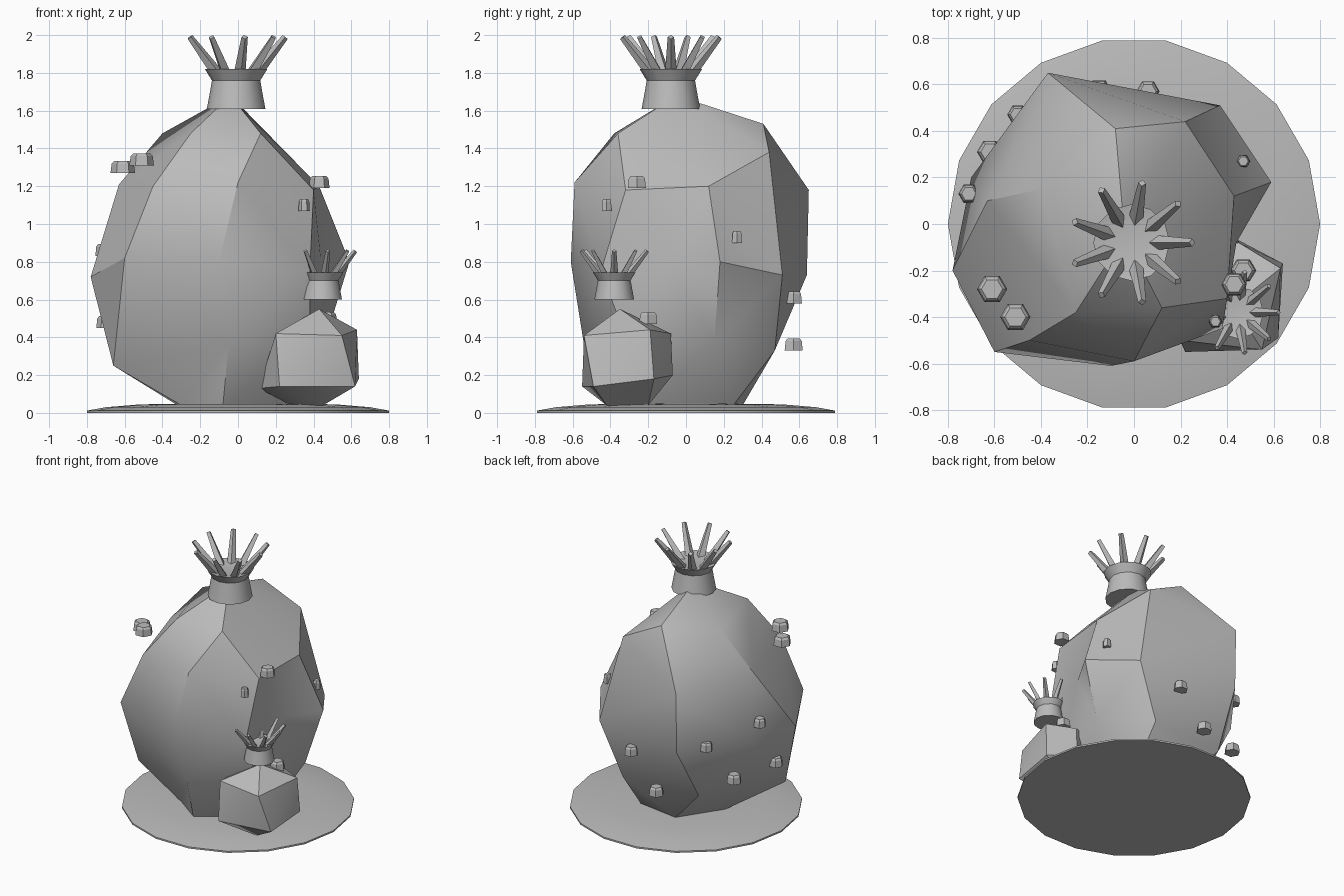
import bpy, bmesh, math
from mathutils import Vector

cube = bpy.data.objects.get("Cube")
if cube:
    bpy.data.objects.remove(cube)

grey = bpy.data.materials.new("stone_grey")
grey.use_nodes = True
colour = (0.5, 0.5, 0.5, 1)
grey.diffuse_color = colour
grey.node_tree.nodes["Principled BSDF"].inputs["Base Color"].default_value = colour


def finish(bm, name, smooth_angle=None):
    """Turn a bmesh into a named object with consistent normals."""
    bmesh.ops.recalc_face_normals(bm, faces=bm.faces)
    mesh = bpy.data.meshes.new(name)
    bm.to_mesh(mesh)
    bm.free()
    mesh.materials.append(grey)
    obj = bpy.data.objects.new(name, mesh)
    bpy.context.collection.objects.link(obj)
    if smooth_angle:
        bpy.ops.object.select_all(action='DESELECT')
        obj.select_set(True)
        bpy.context.view_layer.objects.active = obj
        bpy.ops.object.shade_smooth_by_angle(angle=math.radians(smooth_angle))
    return obj


def boulder(name, centre, points, smooth_angle):
    """Star-shaped lump: join points as seen from the centre, dents allowed."""
    bm = bmesh.new()
    centre = Vector(centre)
    target = {}
    for p in points:
        p = Vector(p)
        target[bm.verts.new((p - centre).normalized())] = p
    bmesh.ops.convex_hull(bm, input=bm.verts)
    for vert, p in target.items():
        vert.co = p
    return finish(bm, name, smooth_angle)


def lathe(name, centre, profile, sides, smooth_angle):
    """Spin (radius, height) pairs about a vertical axis and cap both ends."""
    bm = bmesh.new()
    rings = []
    for radius, z in profile:
        ring = []
        for i in range(sides):
            a = math.tau * i / sides
            ring.append(bm.verts.new((centre[0] + radius * math.cos(a),
                                      centre[1] + radius * math.sin(a), z)))
        rings.append(ring)
    for low, high in zip(rings, rings[1:]):
        for i in range(sides):
            j = (i + 1) % sides
            bm.faces.new((low[i], low[j], high[j], high[i]))
    bm.faces.new(rings[0])
    bm.faces.new(rings[-1])
    return finish(bm, name, smooth_angle)


def spike(name, base, tip, wide, thin):
    """Four-sided tapered spike between two points."""
    bm = bmesh.new()
    base, tip = Vector(base), Vector(tip)
    bmesh.ops.create_cone(bm, cap_ends=True, segments=4, radius1=wide,
                          radius2=thin, depth=(tip - base).length)
    axis = tip - base
    side = Vector((-axis.y, axis.x, 0)).normalized()
    up = axis.normalized()
    for v in bm.verts:
        x, y, z = v.co
        v.co = (base + tip) / 2 + side * x + up.cross(side) * y + up * z
    return finish(bm, name)


def crown(name, x, y, z, size):
    """Flared neck with a fan of spikes, z being its foot."""
    profile = [(0.155, 0), (0.14, 0.08), (0.128, 0.15), (0.165, 0.21), (0.12, 0.2)]
    lathe(name + "_neck", (x, y), [(r * size, z + h * size) for r, h in profile], 12, 35)
    count = 9
    for i in range(count):
        a = math.tau * i / count
        c, s = math.cos(a) * size, math.sin(a) * size
        spike(f"{name}_spike_{i + 1}",
              (x + 0.1 * c, y + 0.1 * s, z + 0.18 * size),
              (x + 0.26 * c, y + 0.26 * s, z + 0.38 * size),
              0.032 * size, 0.017 * size)


# Ground mound
lathe("ground_disc", (0, 0),
      [(0.8, 0), (0.8, 0.012), (0.7, 0.03), (0.52, 0.045), (0.2, 0.05)], 18, 40)

# Main body, listed from crown to foot
body_points = [
    (-0.04, -0.05, 1.68),
    (-0.08, 0.41, 1.53), (0.22, 0.44, 1.38), (-0.4, 0.15, 1.48),
    (-0.25, -0.38, 1.48), (0.12, -0.36, 1.48),
    (-0.37, 0.65, 1.18), (-0.63, 0.1, 1.21), (-0.45, -0.5, 1.2),
    (0, -0.59, 1.22), (0.4, -0.32, 1.18), (0.43, 0.12, 1.2),
    (-0.78, -0.2, 0.72), (-0.7, 0.2, 0.72), (-0.37, 0.64, 0.73),
    (0.37, 0.51, 0.73), (0.59, 0.18, 0.8), (0.44, -0.08, 0.8),
    (0.38, -0.45, 0.75), (-0.1, -0.61, 0.8), (-0.6, -0.55, 0.82),
    (-0.66, -0.25, 0.25), (-0.4, 0.42, 0.33), (0.2, 0.47, 0.33),
    (0.46, 0.15, 0.38), (0.38, -0.3, 0.35), (-0.05, -0.54, 0.36),
    (-0.32, 0, 0.04), (-0.12, 0.3, 0.04), (0.2, 0.25, 0.04),
    (0.25, -0.2, 0.04), (-0.08, -0.42, 0.04), (-0.3, -0.26, 0.04),
]
boulder("main_body", (-0.05, 0, 0.8), body_points, 30)
crown("main_crown", -0.01, -0.08, 1.61, 1)

# Small offshoot beside the body
offshoot_points = [
    (0.43, -0.35, 0.55), (0.63, -0.19, 0.44), (0.55, -0.54, 0.41),
    (0.2, -0.5, 0.42), (0.22, -0.15, 0.42), (0.45, -0.08, 0.42),
    (0.64, -0.17, 0.18), (0.62, -0.49, 0.14), (0.22, -0.55, 0.14),
    (0.11, -0.3, 0.13), (0.45, -0.07, 0.2),
    (0.28, -0.35, 0.04), (0.45, -0.42, 0.04), (0.45, -0.2, 0.04),
]
boulder("offshoot_body", (0.4, -0.32, 0.28), offshoot_points, 30)
crown("offshoot_crown", 0.445, -0.38, 0.6, 0.68)

# Six-sided buds: foot position and width
buds = [
    (-0.61, -0.28, 1.27, 0.065), (-0.51, -0.4, 1.31, 0.065),
    (0.43, -0.26, 1.19, 0.055), (0.35, -0.42, 1.07, 0.03),
    (0.47, -0.2, 0.47, 0.055), (0.47, 0.27, 0.9, 0.03),
    (-0.15, 0.57, 0.33, 0.055), (0.06, 0.57, 0.58, 0.05),
    (-0.5, 0.47, 0.72, 0.045), (-0.62, 0.31, 0.45, 0.055),
    (-0.71, 0.13, 0.83, 0.045), (-0.7, -0.08, 0.45, 0.05),
]
for n, (x, y, z, r) in enumerate(buds):
    lathe(f"bud_{n + 1}", (x, y),
          [(r, z), (r * 0.9, z + 0.05), (r * 0.7, z + 0.063)], 6, None)
